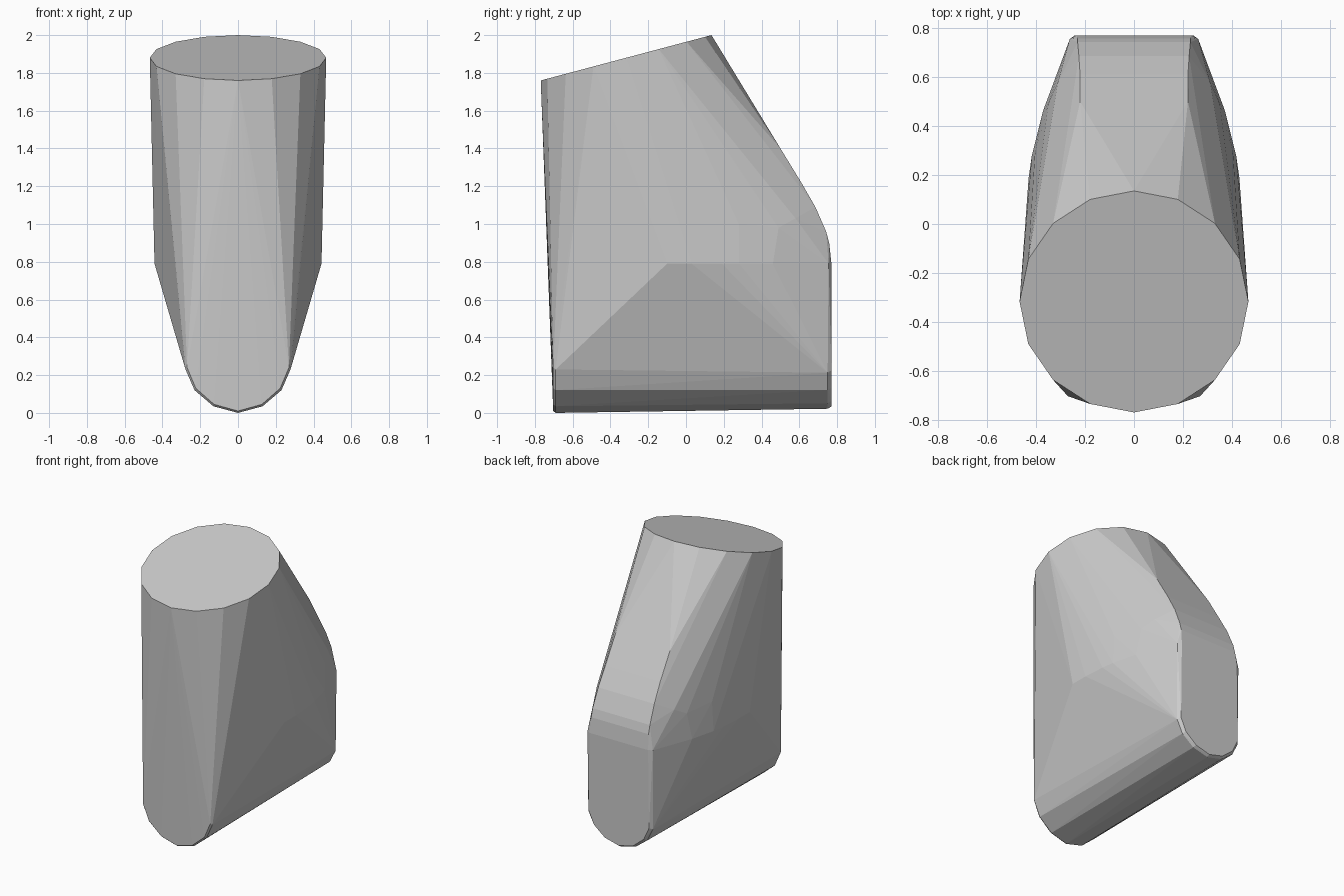
import bpy, bmesh
from math import sin, cos, pi

if "Cube" in bpy.data.objects:
    bpy.data.objects.remove(bpy.data.objects["Cube"])

points = []

def pair(x, y, z):
    """Add a point and its mirror image across x = 0."""
    points.append((x, y, z))
    if x:
        points.append((-x, y, z))

# Tilted sixteen-sided top rim
for i in range(16):
    a = i * pi / 8
    points.append((0.467 * sin(a), -0.317 + 0.452 * cos(a), 1.88 + 0.12 * cos(a)))

# Rounded keel: profile (x, z) with slightly bevelled ends, rising to the back
for x, z in [(0, 0), (0.13, 0.035), (0.23, 0.12), (0.278, 0.23)]:
    pair(x, -0.69, z)
    pair(x * 0.97, -0.703, z + 0.01)
    back_z = 0.022 + z * 0.83
    pair(x * 0.93, 0.75, back_z)
    pair(x * 0.87, 0.77, back_z + 0.012)

# Widest line along the sides
for x, y, z in [(0.442, -0.1, 0.79), (0.441, 0.03, 0.79), (0.43, 0.19, 0.79),
                (0.417, 0.28, 0.79), (0.372, 0.46, 0.79), (0.262, 0.755, 0.79)]:
    pair(x, y, z)

# Curved shoulder over the back face
for x, y, z in [(0.235, 0.77, 0.79), (0.23, 0.758, 0.9), (0.23, 0.742, 0.96),
                (0.225, 0.685, 1.09), (0.22, 0.61, 1.22), (0.22, 0.50, 1.4),
                (0.31, 0.58, 1.03), (0.35, 0.49, 0.98), (0.405, 0.28, 1.0)]:
    pair(x, y, z)

# Wrap all sections in one faceted skin
bm = bmesh.new()
for p in points:
    bm.verts.new(p)
hull = bmesh.ops.convex_hull(bm, input=bm.verts)
loose = {g for g in hull["geom_interior"] + hull["geom_unused"]
         if isinstance(g, bmesh.types.BMVert)}
bmesh.ops.delete(bm, geom=list(loose), context='VERTS')
bmesh.ops.dissolve_limit(bm, angle_limit=0.02, verts=bm.verts, edges=bm.edges)
bmesh.ops.recalc_face_normals(bm, faces=bm.faces)
mesh = bpy.data.meshes.new("tapered_block")
bm.to_mesh(mesh)
bm.free()
block = bpy.data.objects.new("tapered_block", mesh)
bpy.context.collection.objects.link(block)
